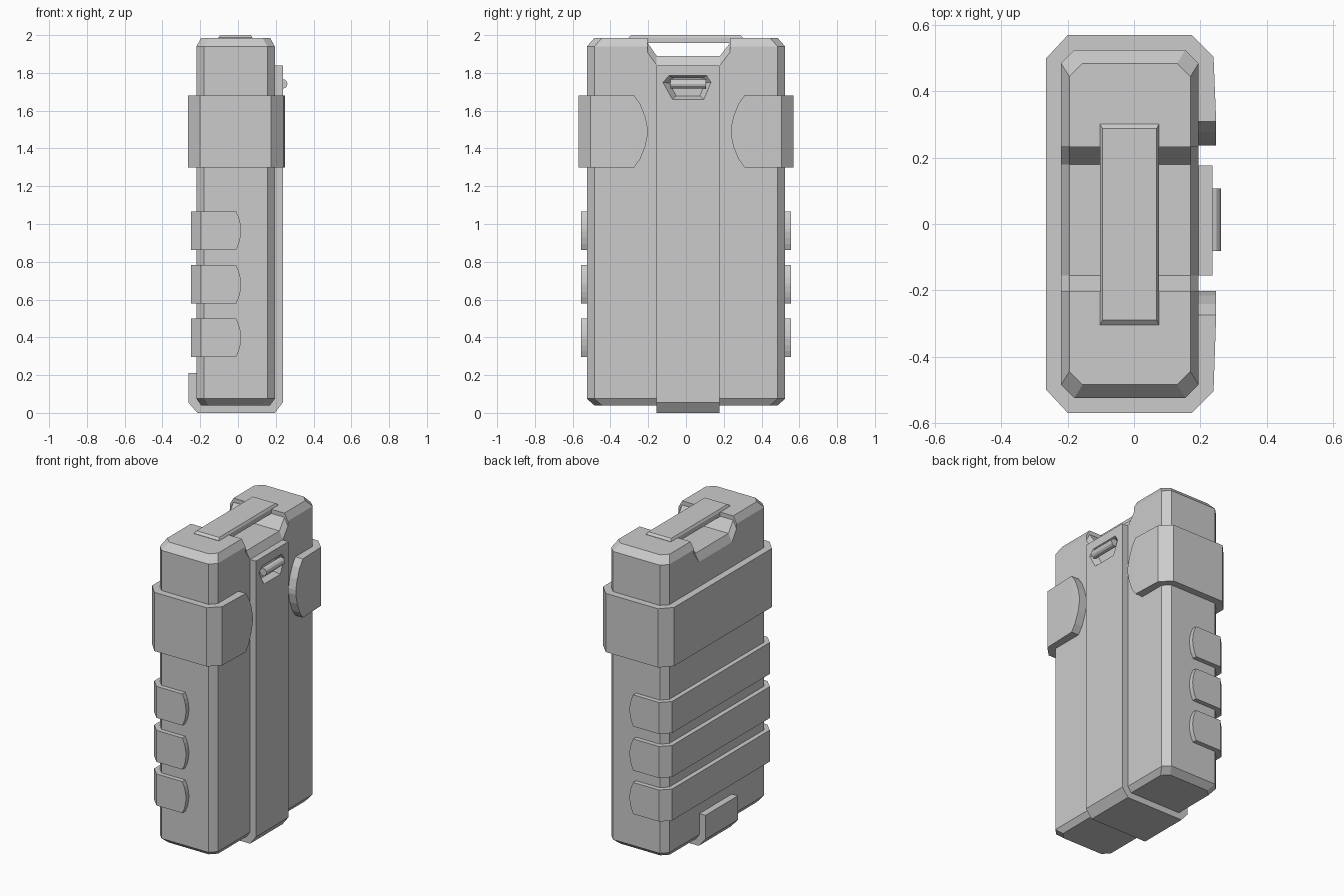
import bpy, bmesh, math

if "Cube" in bpy.data.objects:
    bpy.data.objects.remove(bpy.data.objects["Cube"])


def finish(name, verts, faces):
    """Make an object from points and faces with outward normals."""
    bm = bmesh.new()
    vs = [bm.verts.new(v) for v in verts]
    for f in faces:
        bm.faces.new([vs[i] for i in f])
    bmesh.ops.recalc_face_normals(bm, faces=bm.faces)
    me = bpy.data.meshes.new(name)
    bm.to_mesh(me)
    bm.free()
    ob = bpy.data.objects.new(name, me)
    bpy.context.collection.objects.link(ob)
    return ob


def loft(name, rings):
    """Closed skin over a list of equal-length closed rings, capped at both ends."""
    n = len(rings[0])
    faces = [list(range(n)), [(len(rings) - 1) * n + i for i in range(n)]]
    for r in range(len(rings) - 1):
        for i in range(n):
            j = (i + 1) % n
            faces.append([r * n + i, r * n + j, (r + 1) * n + j, (r + 1) * n + i])
    return finish(name, [p for ring in rings for p in ring], faces)


def cut(target, cutter):
    mod = target.modifiers.new("cut", 'BOOLEAN')
    mod.operation, mod.solver, mod.object = 'DIFFERENCE', 'EXACT', cutter
    cutter.hide_render = True
    cutter.hide_set(True)
    cutter.display_type = 'WIRE'


def octagon(x0, x1, y, c, z):
    return [(x0 + c, -y, z), (x1 - c, -y, z), (x1, -y + c, z), (x1, y - c, z),
            (x1 - c, y, z), (x0 + c, y, z), (x0, y - c, z), (x0, -y + c, z)]


# Main case with chamfered corners
body = loft("case_body", [octagon(-.195, .17, .485, .04, .04), octagon(-.22, .195, .525, .04, .075),
                          octagon(-.22, .195, .525, .04, 1.94), octagon(-.195, .17, .485, .04, 1.985)])

# Finger notch under the handle; its rim keeps the chamfer
notch = [(-.203, 2.4), (-.203, 1.958), (-.155, 1.89), (.18, 1.89), (.232, 1.958), (.232, 2.4)]
cut(body, loft("notch_cutter", [[(x, y, z - d) for y, z in notch]
                                for x, d in ((-.245, .10), (-.195, 0), (.17, 0), (.22, .10))]))

# Carry handle plate with bevelled top
loft("handle", [[(x0, y0, z), (x1, y0, z), (x1, y1, z), (x0, y1, z)] for x0, x1, y0, y1, z in
                ((-.103, .076, -.305, .302, 1.957), (-.103, .076, -.305, .302, 1.987),
                 (-.095, .068, -.29, .288, 2.0))])

# Centre strap wrapping front, underside and the rear tab
strap_path = [(.237, 1.84), (.237, .055), (.195, 0), (-.215, 0), (-.263, .055), (-.263, .21),
              (-.205, .21), (-.205, .09), (-.185, .06), (.16, .06), (.18, .09), (.18, 1.84)]
strap = loft("centre_strap", [[(x, y, z) for x, z in strap_path] for y in (-.155, .177)])

# Latch pocket in the strap, narrowing toward its floor
pocket = [(-.09, 1.785), (.11, 1.785), (.132, 1.75), (.095, 1.66), (-.072, 1.66), (-.122, 1.75)]
cy, cz = .01, 1.735
cut(strap, loft("pocket_cutter", [[(x, cy + (y - cy) * s, cz + (z - cz) * s) for y, z in pocket]
                                  for x, s in ((.2, .75), (.237, 1), (.26, 1.16))]))

# Latch bar
bar_ring = [(math.cos(a * math.tau / 12) * .025, math.sin(a * math.tau / 12) * .025) for a in range(12)]
loft("latch_bar", [[(.237 + u, y, 1.742 + v) for u, v in bar_ring] for y in (-.082, .107)])


def band(name, half_pos, half_neg, z):
    """Bent band; stations are outer x, y, inner x, y, half height."""
    st = [(a, -b, c, -d, h) for a, b, c, d, h in reversed(half_neg)] + half_pos
    return loft(name, [[(a, b, z + h), (a, b, z - h), (c, d, z - h), (c, d, z + h)]
                       for a, b, c, d, h in st])


# Upper clamp band with rounded ends on the front face
def clamp_half(end):
    corner = [(-.265, .5, -.205, .47, .19), (-.2, .57, -.17, .51, .19),
              (.175, .57, .145, .51, .19), (.24, .505, .18, .475, .19)]
    tip = [(.248, end + dy, .18, end + dy, h) for dy, h in
           ((.072, .19), (.04, .145), (.014, .08), (0, .015))]
    return corner + tip


band("upper_clamp", clamp_half(.237), clamp_half(.202), 1.49)

# Three lower grip bands ending on the narrow sides
grip = [(-.25, .5, -.205, .47, .102), (-.195, .555, -.17, .51, .102)]
grip += [(x, .555, x, .51, h) for x, h in ((-.01, .102), (.004, .07), (.012, .04), (.016, .008))]
for i, z in enumerate((.398, .68, .965)):
    band(f"grip_band_{i + 1}", grip, grip, z)
